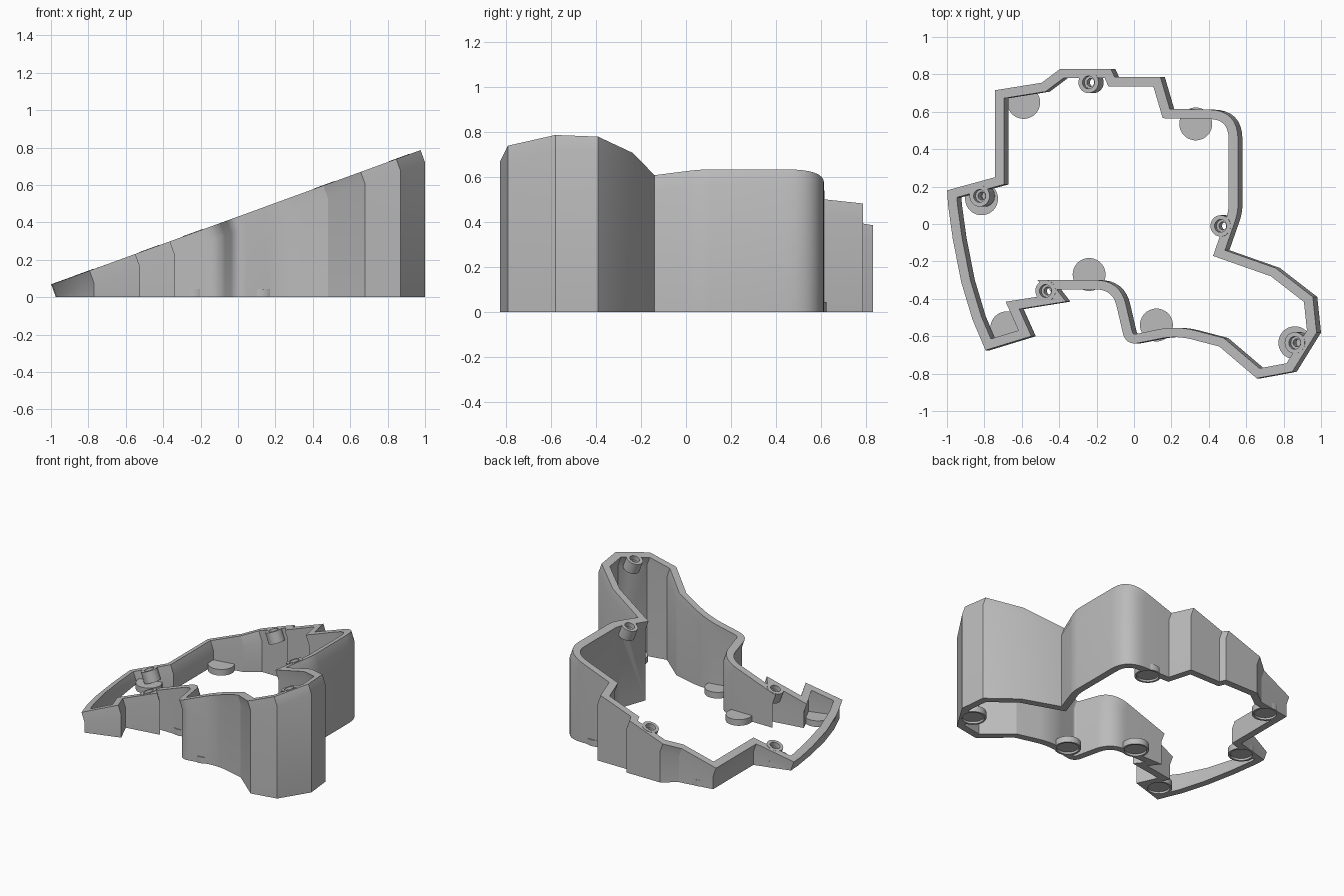
import bpy, bmesh, math
from mathutils import Vector, Matrix

cube = bpy.data.objects.get("Cube")
if cube:
    bpy.data.objects.remove(cube, do_unlink=True)

TILT = math.radians(20)
UP = Vector((-math.sin(TILT), 0, math.cos(TILT)))   # normal of the sloped rim
WALL, RIM = 0.05, 0.07

grey = bpy.data.materials.new("plain grey")
grey.use_nodes = True
colour = (0.5, 0.5, 0.5, 1)
grey.diffuse_color = colour
grey.node_tree.nodes["Principled BSDF"].inputs["Base Color"].default_value = colour

# Outer outline, clockwise from above: x, y and optional corner rounding
OUTLINE = [
    (-.975, .18), (-.72, .25), (-.72, .715), (-.47, .755), (-.37, .83),
    (-.1, .83), (-.08, .785), (.165, .785), (.215, .615), (.58, .61, .16),
    (.58, .06, .05), (.51, -.14), (.78, -.235), (.98, -.39), (1, -.58),
    (.87, -.79), (.68, -.825), (.48, -.655), (.25, -.595, .09),
    (-.02, -.65, .07), (-.09, -.35, .09), (-.39, -.35), (-.34, -.415),
    (-.59, -.455), (-.525, -.6), (-.77, -.675), (-.84, -.51),
    (-.9, -.31), (-.945, -.08), (-.97, .1),
]


def rounded(points, steps=8):
    out = []
    for i, p in enumerate(points):
        c = Vector(p[:2])
        if len(p) == 2:
            out.append(c)
            continue
        a = Vector(points[i - 1][:2])
        b = Vector(points[(i + 1) % len(points)][:2])
        a = c + (a - c).normalized() * p[2]
        b = c + (b - c).normalized() * p[2]
        for s in range(steps + 1):
            t = s / steps
            out.append(a * (1 - t) ** 2 + c * 2 * t * (1 - t) + b * t * t)
    return out


def inset(points, d):
    out = []
    for i, p in enumerate(points):
        e1 = (p - points[i - 1]).normalized()
        e2 = (points[(i + 1) % len(points)] - p).normalized()
        n1, n2 = Vector((e1.y, -e1.x)), Vector((e2.y, -e2.x))
        out.append(p + (n1 + n2) * d / max(1 + n1.dot(n2), 0.3))
    return out


def finish(name, bm):
    bmesh.ops.recalc_face_normals(bm, faces=bm.faces[:])
    mesh = bpy.data.meshes.new(name)
    bm.to_mesh(mesh)
    bm.free()
    mesh.materials.append(grey)
    ob = bpy.data.objects.new(name, mesh)
    bpy.context.collection.objects.link(ob)
    return ob


def lathe(bm, profile, matrix, sides=40):
    """Closed turned solid from (radius, height) pairs."""
    rings = []
    for r, z in profile:
        rings.append([bm.verts.new(matrix @ Vector((
            r * math.cos(k * math.tau / sides), r * math.sin(k * math.tau / sides), z)))
            for k in range(sides)])
    for lo, hi in zip(rings, rings[1:]):
        for k in range(sides):
            j = (k + 1) % sides
            bm.faces.new((lo[k], lo[j], hi[j], hi[k]))
    bm.faces.new(rings[0][::-1])
    bm.faces.new(rings[-1])


def shoulder(p):
    return max(0.004, math.tan(TILT) * (p.x + 0.98))


# Wall ring: upright sides, then a rim leaning square to the slope
outer = rounded(OUTLINE)
inner = inset(outer, WALL)
bm = bmesh.new()
loops = []
for pts in (outer, inner):
    base = [Vector((p.x, p.y, 0)) for p in pts]
    mid = [Vector((p.x, p.y, shoulder(p))) for p in pts]
    top = [v + UP * RIM for v in mid]
    loops.append([[bm.verts.new(v) for v in row] for row in (base, mid, top)])
(ob_, om, ot), (ib, im, it) = loops
section = [ob_, om, ot, it, im, ib]
n = len(outer)
for a, b in zip(section, section[1:] + section[:1]):
    for k in range(n):
        j = (k + 1) % n
        bm.faces.new((a[k], a[j], b[j], b[k]))
parts = [finish("wall_ring", bm)]

# Foot pads on the ground and screw bosses hung from the rim
cut = bmesh.new()
feet = [(-.59, .65), (.33, .535), (-.815, .135), (-.68, -.555),
        (-.24, -.27), (.12, -.54), (.86, -.635)]
for i, (x, y) in enumerate(feet):
    m = Matrix.Translation((x, y, 0))
    bm = bmesh.new()
    lathe(bm, [(.088, 0), (.088, .045)], m)
    parts.append(finish(f"foot_pad_{i + 1}", bm))
    lathe(cut, [(.074, -.02), (.074, .015)], m)

bosses = [(-.243, .757), (-.825, .15), (-.473, -.358), (.463, -.01), (.86, -.635)]
for i, (x, y) in enumerate(bosses):
    z = math.tan(TILT) * (x + 0.98) + RIM / math.cos(TILT)
    m = Matrix.Translation((x, y, z)) @ Matrix.Rotation(-TILT, 4, 'Y')
    bm = bmesh.new()
    lathe(bm, [(.057, -.08), (.057, .002)], m)
    parts.append(finish(f"screw_boss_{i + 1}", bm))
    lathe(cut, [(.021, -.095), (.021, -.03), (.034, -.03), (.034, .03)], m)

# Cut foot recesses and stepped screw holes
cutter = finish("hole_cutter", cut)
cutter.hide_render = True
for part in parts:
    bpy.ops.object.select_all(action='DESELECT')
    part.select_set(True)
    bpy.context.view_layer.objects.active = part
    mod = part.modifiers.new("holes", 'BOOLEAN')
    mod.operation, mod.solver, mod.object = 'DIFFERENCE', 'EXACT', cutter
    bpy.ops.object.modifier_apply(modifier=mod.name)
    bpy.ops.object.shade_smooth_by_angle(angle=math.radians(20))
bpy.data.objects.remove(cutter, do_unlink=True)
